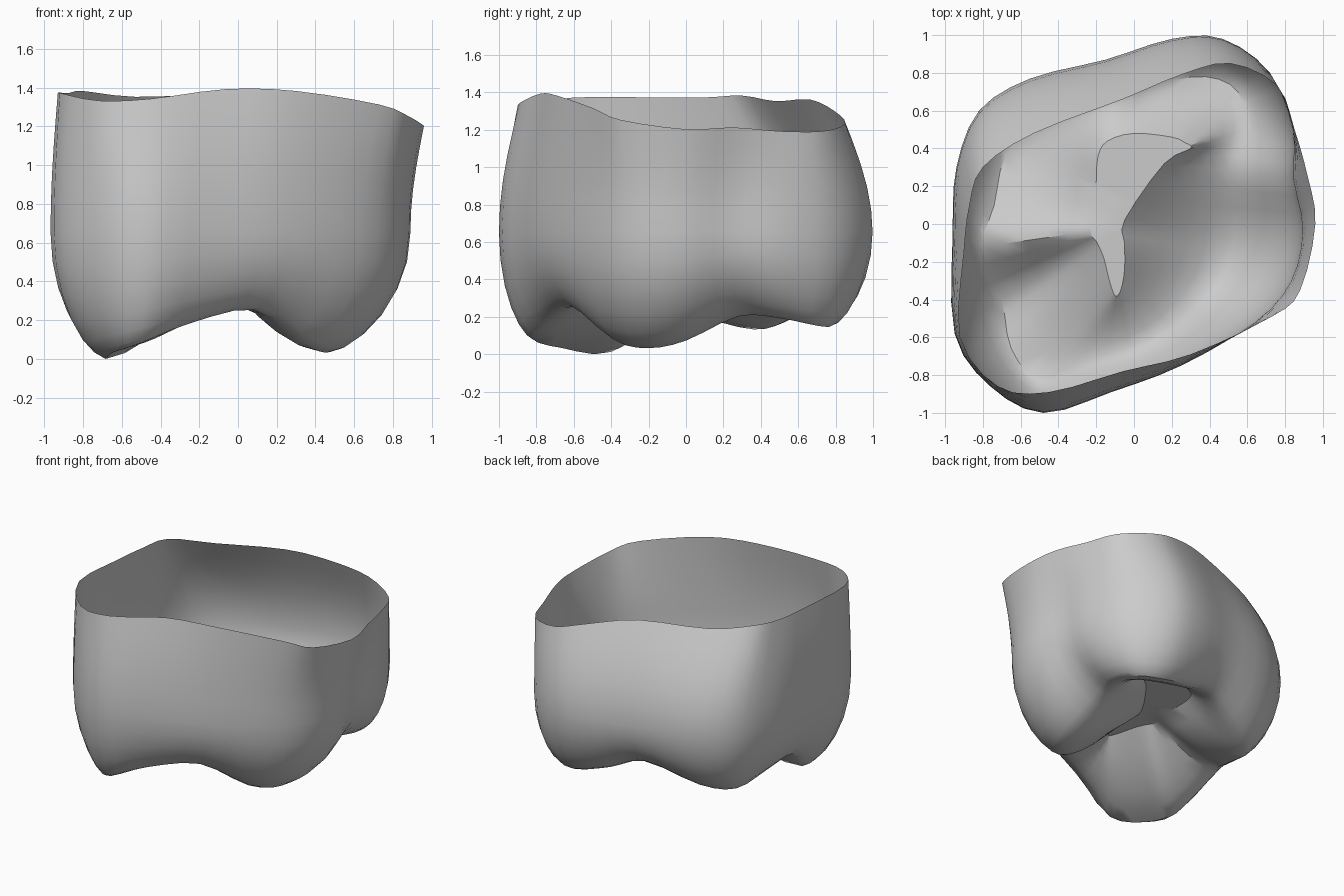
import bpy, bmesh, math
from mathutils import Vector

cube = bpy.data.objects.get("Cube")
if cube:
    bpy.data.objects.remove(cube, do_unlink=True)

BELLY_HEIGHT = 0.65
GROOVE_HEIGHT = 0.39
STEPS = 3            # columns between neighbouring stations

# Stations run counter-clockwise from the left side (+x)
rim = [(.96, 0, 1.2), (.92, .25, 1.21), (.85, .5, 1.19), (.76, .73, 1.19),
       (.51, .85, 1.23), (.25, .79, 1.3), (-.06, .66, 1.36), (-.53, .48, 1.35),
       (-.8, .3, 1.38), (-.87, .1, 1.37), (-.9, -.15, 1.37), (-.92, -.6, 1.37),
       (-.72, -.86, 1.33), (-.45, -.89, 1.34), (-.06, -.78, 1.39), (.3, -.69, 1.38),
       (.73, -.49, 1.31), (.88, -.35, 1.25)]
belly = [(.89, -.03), (.84, .24), (.84, .5), (.72, .8), (.47, .98), (.2, .98),
         (-.15, .87), (-.55, .77), (-.82, .6), (-.94, .3), (-.96, -.05),
         (-.95, -.58), (-.76, -.86), (-.48, -1), (-.12, -.89), (.25, -.75),
         (.64, -.52), (.83, -.3)]
# Lower edge, dipping at the four cusps and rising at the grooves
ridge = [(.5, 0, .07), (.5, .28, .2), (.58, .5, .19), (.55, .7, .15),
         (.38, .78, .15), (.12, .74, .22), (-.13, .65, .3), (-.5, .52, .17),
         (-.68, .36, .13), (-.74, .1, .19), (-.8, -.12, .24), (-.7, -.4, .01),
         (-.65, -.66, .03), (-.5, -.82, .08), (-.25, -.72, .18), (.09, -.6, .25),
         (.35, -.38, .07), (.46, -.2, .03)]
# Branching groove in the middle of the chewing surface
groove = [(-.05, .02), (.16, .32), (.3, .4), (.27, .43), (.2, .46), (0, .48),
          (-.14, .44), (-.19, .36), (-.2, .22), (-.2, .06), (-.24, -.04),
          (-.2, -.09), (-.16, -.18), (-.13, -.3), (-.1, -.38), (-.07, -.35),
          (-.05, -.24), (-.05, -.1)]


def smooth_loop(points):
    """Closed Catmull-Rom curve through the stations."""
    pts = [Vector(p) for p in points]
    n, out = len(pts), []
    for i in range(n):
        a, b, c, d = (pts[(i + k) % n] for k in (-1, 0, 1, 2))
        for s in range(STEPS):
            t = s / STEPS
            out.append(b + (c - a) * (t / 2)
                       + (a * 2 - b * 5 + c * 4 - d) * (t * t / 2)
                       + (b * 3 - a - c * 3 + d) * (t ** 3 / 2))
    return out


def at_height(points, z):
    return [(x, y, z) for x, y in points]


rim_loop = smooth_loop(rim)
belly_loop = smooth_loop(at_height(belly, BELLY_HEIGHT))
ridge_loop = smooth_loop(ridge)
groove_loop = smooth_loop(at_height(groove, GROOVE_HEIGHT))


def blend(a, b, across, down):
    """Move from a to b with separate sideways and vertical amounts."""
    p = a.lerp(b, across)
    p.z = a.z + (b.z - a.z) * down
    return p


rings = []
# Upper wall, bulging out from rim to belly
for k in range(5):
    u = k / 5
    f = math.sin(u * math.pi / 2)
    rings.append([blend(a, b, f, u) for a, b in zip(rim_loop, belly_loop)])
# Lower wall, rounding in to the cusps
for k in range(7):
    a = k / 6 * math.pi / 2
    across, down = 1 - max(math.cos(a), 0) ** 1.3, math.sin(a)
    rings.append([blend(p, q, across, down) for p, q in zip(belly_loop, ridge_loop)])
# Chewing surface, broad cusps that steepen towards the groove
for t in (.2, .4, .6, .8, 1):
    rings.append([blend(p, q, t, t ** 1.6) for p, q in zip(ridge_loop, groove_loop)])

bm = bmesh.new()
loops = [[bm.verts.new(p) for p in ring] for ring in rings]
n = len(rim_loop)
for upper, lower in zip(loops, loops[1:]):
    for i in range(n):
        j = (i + 1) % n
        bm.faces.new((upper[i], lower[i], lower[j], upper[j]))
# Floor of the groove
floor = bm.faces.new(loops[-1])
floor.normal_update()
if floor.normal.z > 0:
    floor.normal_flip()
bmesh.ops.triangulate(bm, faces=[floor])

# Rest the lowest cusp on the ground
lowest = min(v.co.z for v in bm.verts)
for v in bm.verts:
    v.co.z -= lowest

mesh = bpy.data.meshes.new("tooth_crown")
bm.to_mesh(mesh)
bm.free()
crown = bpy.data.objects.new("tooth_crown", mesh)
bpy.context.collection.objects.link(crown)

# Plain grey material
grey = bpy.data.materials.new("light_grey")
grey.use_nodes = True
colour = (0.6, 0.6, 0.6, 1)
grey.diffuse_color = colour
grey.node_tree.nodes["Principled BSDF"].inputs["Base Color"].default_value = colour
mesh.materials.append(grey)

bpy.context.view_layer.objects.active = crown
crown.select_set(True)
bpy.ops.object.shade_smooth_by_angle(angle=math.radians(35))
